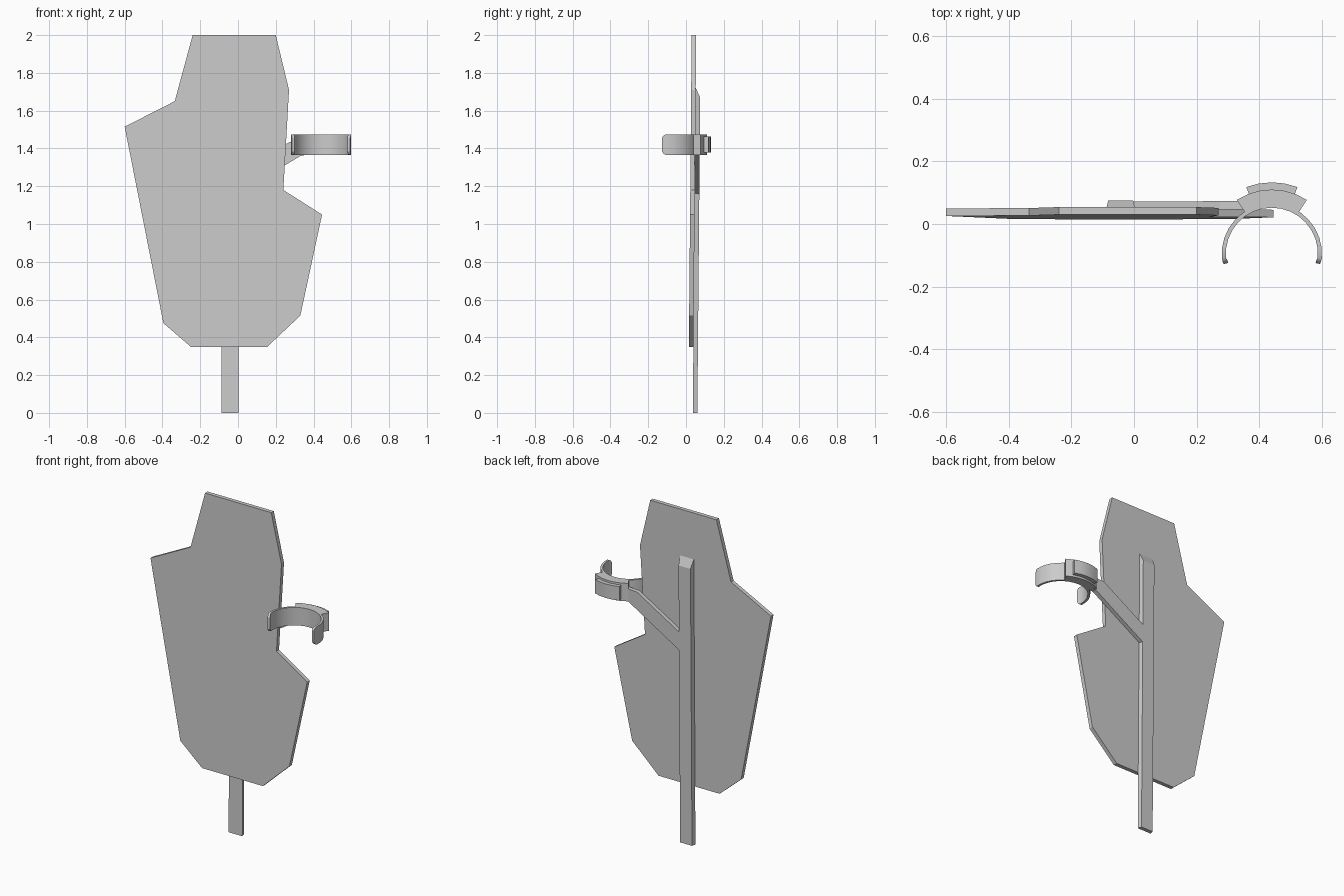
import bpy, bmesh, math

if "Cube" in bpy.data.objects:
    bpy.data.objects.remove(bpy.data.objects["Cube"])


def finish(name, bm, smooth=False):
    bmesh.ops.recalc_face_normals(bm, faces=bm.faces[:])
    mesh = bpy.data.meshes.new(name)
    bm.to_mesh(mesh)
    bm.free()
    ob = bpy.data.objects.new(name, mesh)
    bpy.context.collection.objects.link(ob)
    if smooth:
        bpy.ops.object.select_all(action='DESELECT')
        ob.select_set(True)
        bpy.context.view_layer.objects.active = ob
        bpy.ops.object.shade_smooth_by_angle(angle=math.radians(30))
    return ob


def loft(name, rings, smooth=False):
    """Skin a list of equal-length vertex rings and cap both ends."""
    bm = bmesh.new()
    vs = [[bm.verts.new(p) for p in ring] for ring in rings]
    n = len(vs[0])
    for a, b in zip(vs, vs[1:]):
        for i in range(n):
            j = (i + 1) % n
            bm.faces.new((a[i], a[j], b[j], b[i]))
    bm.faces.new(vs[0])
    bm.faces.new(vs[-1])
    return finish(name, bm, smooth)


def lean(z):
    return 0.009 * z


def plate(name, outline, y0, y1):
    """Extrude an x-z outline between two depths, leaning back with height."""
    return loft(name, [[(x, y + lean(z), z) for x, z in outline] for y in (y0, y1)])


def arc_band(name, stations):
    """Sweep a box section around the cuff axis: (degrees, r_in, r_out, half height)."""
    cx, cy, cz = 0.44, -0.095, 1.42
    rings = []
    for deg, r0, r1, h in stations:
        c, s = math.cos(math.radians(deg)), math.sin(math.radians(deg))
        rings.append([(cx + r * c, cy + r * s, cz + k * h)
                      for r, k in ((r0, -1), (r1, -1), (r1, 1), (r0, 1))])
    return loft(name, rings, True)


# Shield panel
plate("panel", [(-0.24, 2.0), (0.20, 2.0), (0.27, 1.71), (0.24, 1.18),
                (0.445, 1.05), (0.33, 0.515), (0.155, 0.35), (-0.25, 0.35),
                (-0.395, 0.475), (-0.6, 1.515), (-0.335, 1.65)], 0.012, 0.036)

# Rear post with a bevelled top and slightly tapered sides
rings = []
for z, back_z in ((0.0, 0.0), (1.72, 1.67)):
    front, back = 0.036 + lean(z), 0.060 + lean(back_z)
    rings.append([(-0.088, front, z), (0.003, front, z),
                  (-0.003, back, back_z), (-0.082, back, back_z)])
loft("rear_post", rings)

# Diagonal arm
plate("diagonal_arm", [(-0.01, 1.155), (0.33, 1.36), (0.38, 1.37),
                       (0.38, 1.44), (0.275, 1.435), (-0.01, 1.265)], 0.034, 0.060)

# Open cuff with rounded tips
steps = 16
main = [(-5 + 190 * i / steps, 0.147, 0.160, 0.054) for i in range(steps + 1)]
tips = [(-12, 0.143, 0.157, 0.035), (-9, 0.143, 0.159, 0.048)]
arc_band("cuff", tips + main + [(180 - d, a, b, h) for d, a, b, h in reversed(tips)])

# Thick saddle and outer pad behind the cuff
arc_band("cuff_saddle", [(57 + 66 * i / 6, 0.15, 0.205, 0.054) for i in range(7)])
arc_band("cuff_pad", [(69 + 42 * i / 4, 0.195, 0.228, 0.042) for i in range(5)])
